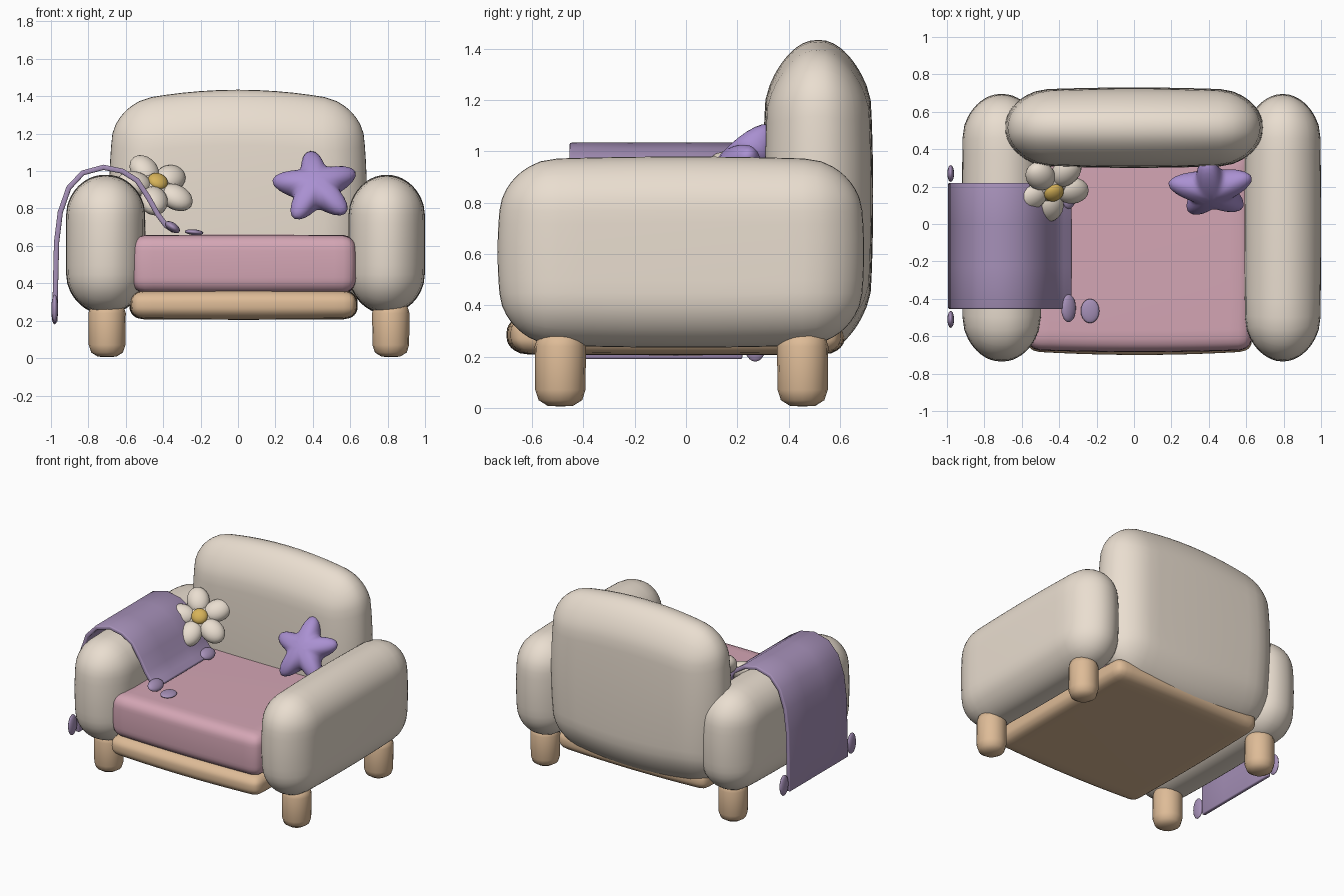
import bpy, bmesh, math
from mathutils import Vector, Matrix

if "Cube" in bpy.data.objects:
    bpy.data.objects.remove(bpy.data.objects["Cube"])

def mat(name, r, g, b):
    m = bpy.data.materials.new(name)
    m.diffuse_color = (r, g, b, 1)
    m.use_nodes = True
    m.node_tree.nodes["Principled BSDF"].inputs["Base Color"].default_value = m.diffuse_color
    return m

CREAM = mat("cream", .82, .73, .63)
PINK = mat("pink", .66, .38, .46)
WOOD = mat("wood", .73, .50, .31)
LILAC = mat("lilac", .38, .28, .48)
VIOLET = mat("violet", .40, .28, .64)
YELLOW = mat("yellow", .68, .45, .10)

def finish(bm, name, material, matrix=Matrix()):
    bmesh.ops.recalc_face_normals(bm, faces=bm.faces)
    for f in bm.faces:
        f.smooth = True
    me = bpy.data.meshes.new(name)
    bm.to_mesh(me)
    bm.free()
    me.materials.append(material)
    ob = bpy.data.objects.new(name, me)
    ob.matrix_world = matrix
    bpy.context.collection.objects.link(ob)
    return ob

def cushion(name, lo, hi, r, bulge, material):
    """Rounded box between two corners whose sides swell by bulge per axis."""
    lo, hi = Vector(lo), Vector(hi)
    c, h = (lo + hi) / 2, (hi - lo) / 2
    bm = bmesh.new()
    bmesh.ops.create_cube(bm, size=2)
    bmesh.ops.subdivide_edges(bm, edges=bm.edges[:], cuts=19, use_grid_fill=True)
    for v in bm.verts:
        # crowd the grid towards the rounded edges
        p = Vector([math.sin(a * math.pi / 2) for a in v.co])
        q = Vector([a * b for a, b in zip(p, h)])
        core = Vector([max(-(b - r), min(b - r, a)) for a, b in zip(q, h)])
        q = core + (q - core).normalized() * r
        u = [q[i] / h[i] for i in range(3)]
        for i in range(3):
            q[i] *= 1 - bulge[i] * sum(u[j] ** 2 for j in range(3) if j != i)
        v.co = c + q
    return finish(bm, name, material)

def blob(name, loc, size, material, rot=Matrix()):
    """Ellipsoid with half sizes along its own axes."""
    bm = bmesh.new()
    bmesh.ops.create_uvsphere(bm, u_segments=20, v_segments=12, radius=1)
    bmesh.ops.scale(bm, vec=size, verts=bm.verts)
    return finish(bm, name, material, Matrix.Translation(loc) @ rot)

def frame(x, y, z):
    """Rotation whose columns are the given axes."""
    return Matrix((x, y, z)).transposed().to_4x4()

# Upholstery
cushion("left_arm", (-.92, -.735, .235), (-.495, .695, .98), .2, (.03, .05, .04), CREAM)
cushion("right_arm", (.59, -.735, .235), (1.0, .695, .98), .2, (.03, .05, .04), CREAM)
cushion("backrest", (-.69, .30, .215), (.69, .73, 1.435), .2, (.05, .08, .13), CREAM)
cushion("seat_cushion", (-.58, -.685, .345), (.64, .42, .66), .07, (.015, .02, .015), PINK)
cushion("seat_base", (-.58, -.70, .205), (.64, .62, .365), .06, (.015, .03, .04), WOOD)

# Legs
for side, x in (("left", -.70), ("right", .817)):
    for end, y in (("front", -.49), ("back", .455)):
        bm = bmesh.new()
        profile = [(.0, .005), (.05, .008), (.085, .03), (.098, .07), (.1, .24), (.085, .29), (.0, .30)]
        vs = [bm.verts.new((r, 0, z)) for r, z in profile]
        es = [bm.edges.new(p) for p in zip(vs, vs[1:])]
        bmesh.ops.spin(bm, geom=vs + es, cent=(0, 0, 0), axis=(0, 0, 1),
                       angle=math.tau, steps=16)
        bmesh.ops.remove_doubles(bm, verts=bm.verts, dist=.0005)
        finish(bm, f"{end}_{side}_leg", WOOD, Matrix.Translation((x, y, 0)))

# Throw blanket draped over the left arm
path = [(-.98, .19), (-.975, .42), (-.97, .62), (-.95, .78), (-.905, .91), (-.83, .99), (-.72, 1.02),
        (-.62, 1.0), (-.54, .95), (-.48, .86), (-.43, .77), (-.385, .71), (-.34, .68)]
bm = bmesh.new()
rows = [[bm.verts.new((x, y, z)) for y in (-.455, -.23, 0, .22)] for x, z in path]
for a, b in zip(rows, rows[1:]):
    for i in range(3):
        bm.faces.new((a[i], a[i + 1], b[i + 1], b[i]))
blanket = finish(bm, "blanket", LILAC)
mod = blanket.modifiers.new("thickness", "SOLIDIFY")
mod.thickness, mod.offset = .028, 0
mod = blanket.modifiers.new("soft_edge", "BEVEL")
mod.width, mod.segments, mod.limit_method = .008, 2, "ANGLE"
mod.angle_limit = math.radians(50)

# Tassels at the blanket corners
for i, (loc, size, tilt) in enumerate([
        ((-.98, -.51, .265), (.018, .045, .075), 0),
        ((-.98, .27, .255), (.018, .045, .075), 0),
        ((-.35, -.45, .70), (.045, .075, .024), .6),
        ((-.235, -.465, .673), (.05, .065, .015), .08),
        ((-.35, .15, .70), (.045, .07, .024), .6)]):
    blob(f"blanket_tassel_{i + 1}", loc, size, LILAC, Matrix.Rotation(tilt, 4, "Y"))

# Flower pillow, leaning back and turned to the right
n = Vector((.33, -.62, .71)).normalized()
e1 = Vector((-.08, .09, .10))
e1 = (e1 - n * e1.dot(n)).normalized()
e2 = n.cross(e1)
centre = Vector((-.44, .19, .92))
for i in range(5):
    a = i * math.tau / 5
    d = e1 * math.cos(a) + e2 * math.sin(a)
    blob(f"flower_petal_{i + 1}", centre + d * .125, (.095, .076, .06), CREAM,
         frame(d, n.cross(d), n))
blob("flower_core", centre, (.09, .09, .045), CREAM, frame(e1, e2, n))
blob("flower_centre", centre + n * .035, (.055, .055, .035), YELLOW, frame(e1, e2, n))

# Puffy star pillow leaning on the backrest
bm = bmesh.new()
SEG, RINGS = 60, 14
loops = []
for k in range(1, RINGS):
    t = math.pi * k / RINGS
    ring = []
    for j in range(SEG):
        a = math.tau * j / SEG
        w = (.5 + .5 * math.cos(5 * a)) ** 1.2
        r = (.135 + .10 * w) * math.sin(t) ** .8
        ring.append(bm.verts.new((r * math.cos(a), r * math.sin(a),
                                  .09 * math.cos(t) * (1 - .25 * w * math.sin(t)))))
    loops.append(ring)
for a, b in zip(loops, loops[1:]):
    for j in range(SEG):
        m = (j + 1) % SEG
        bm.faces.new((a[j], a[m], b[m], b[j]))
for ring, z in ((loops[0], .09), (loops[-1], -.09)):
    tip = bm.verts.new((0, 0, z))
    for j in range(SEG):
        bm.faces.new((ring[j], ring[(j + 1) % SEG], tip))
n = Vector((0, -.8, .6))
up = Vector((0, .6, .8))
spin = Matrix.Rotation(math.radians(7), 4, "Z")
finish(bm, "star_pillow", VIOLET,
       Matrix.Translation((.415, .19, .915)) @ frame(up, n.cross(up), n) @ spin)
